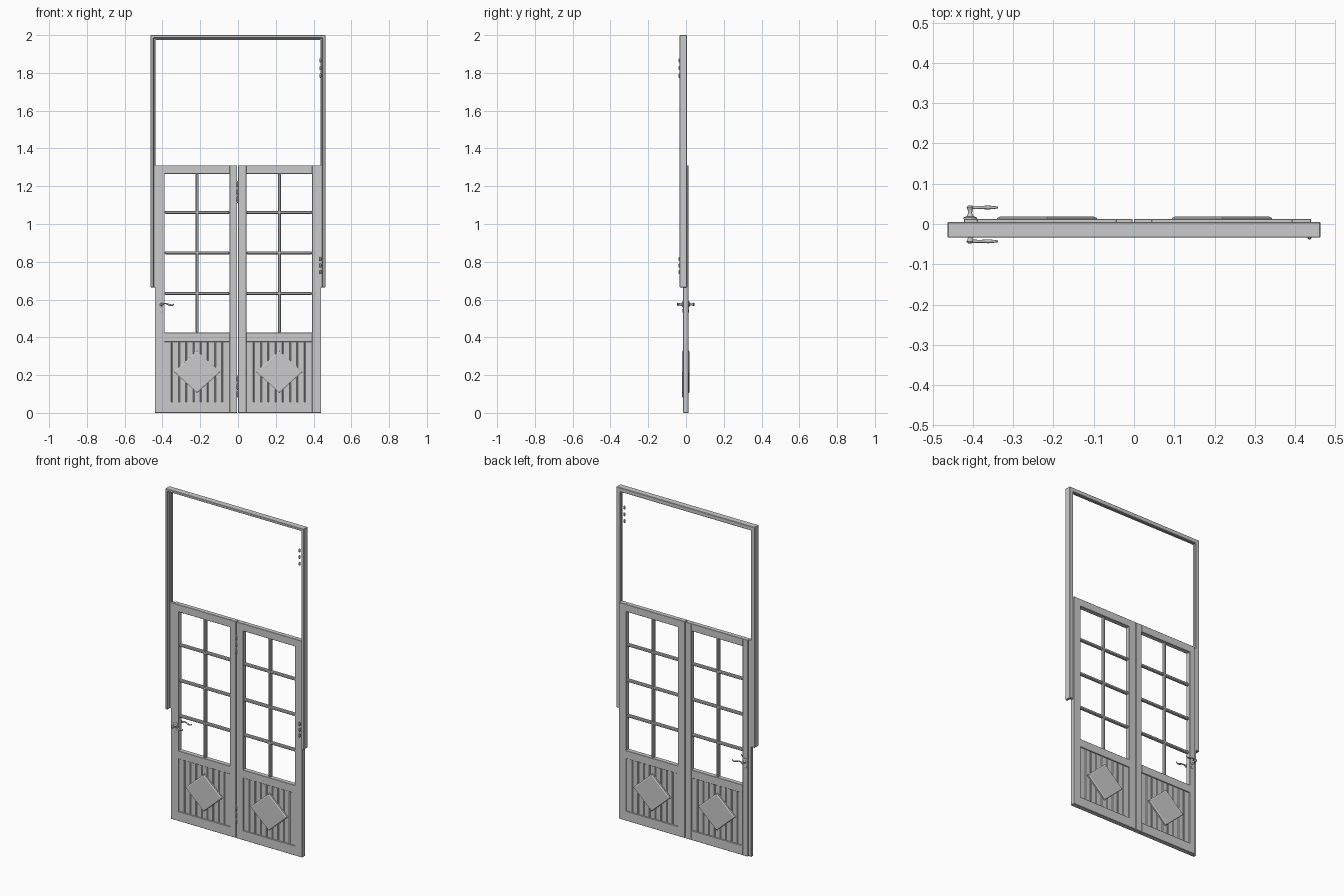
import bpy, bmesh, math
from mathutils import Vector, Matrix

if "Cube" in bpy.data.objects:
    bpy.data.objects.remove(bpy.data.objects["Cube"])

YF, YB = -0.015, 0.013          # front and back face of the door leaves
YM = (YF + YB) / 2


def finish(name, bm, bevel=0.0, smooth=False):
    bmesh.ops.recalc_face_normals(bm, faces=bm.faces)
    me = bpy.data.meshes.new(name)
    bm.to_mesh(me)
    bm.free()
    ob = bpy.data.objects.new(name, me)
    bpy.context.collection.objects.link(ob)
    if bevel:
        m = ob.modifiers.new("bevel", 'BEVEL')
        m.width, m.segments, m.limit_method = bevel, 1, 'ANGLE'
    if smooth:
        bpy.context.view_layer.objects.active = ob
        bpy.ops.object.select_all(action='DESELECT')
        ob.select_set(True)
        bpy.ops.object.shade_smooth_by_angle(angle=math.radians(40))
    return ob


def box(name, x0, x1, y0, y1, z0, z1, bevel=0.0015):
    bm = bmesh.new()
    mat = Matrix.Translation(((x0 + x1) / 2, (y0 + y1) / 2, (z0 + z1) / 2)) @ \
        Matrix.Diagonal((x1 - x0, y1 - y0, z1 - z0, 1))
    bmesh.ops.create_cube(bm, size=1, matrix=mat)
    return finish(name, bm, bevel)


def lathe(name, profile, origin, axis='Z', seg=16, sign=1):
    """Spin (radius, height) points round an axis."""
    bm = bmesh.new()
    rings = []
    for r, h in profile:
        ring = []
        for i in range(seg):
            a = 2 * math.pi * i / seg
            c, s = r * math.cos(a), r * math.sin(a)
            p = Vector((c, s, h)) if axis == 'Z' else Vector((c, sign * h, s))
            ring.append(bm.verts.new(p + Vector(origin)))
        rings.append(ring)
    for a, b in zip(rings, rings[1:]):
        for i in range(seg):
            j = (i + 1) % seg
            bm.faces.new((a[i], a[j], b[j], b[i]))
    bm.faces.new(rings[0])
    bm.faces.new(rings[-1])
    return finish(name, bm, smooth=True)


# door frame: rebated section swept along both jambs and the head
def frame():
    # (inset from outside edge, y)
    section = [(0, -0.034), (0.015, -0.034), (0.015, -0.012),
               (0.025, -0.012), (0.025, 0.005), (0, 0.005)]
    W, T, B = 0.463, 2.0, 0.665
    bm = bmesh.new()
    rows = []
    for sx, corner in ((-1, False), (-1, True), (1, True), (1, False)):
        rows.append([bm.verts.new((sx * (W - d), y, T - d if corner else B))
                     for d, y in section])
    n = len(section)
    for a, b in zip(rows, rows[1:]):
        for i in range(n):
            j = (i + 1) % n
            bm.faces.new((a[i], a[j], b[j], b[i]))
    bm.faces.new(rows[0])
    bm.faces.new(rows[-1])
    finish("door_frame", bm, 0.002)


# tongue and groove panel: zigzag outline with V grooves on both faces
def plank_panel(name, x0, x1, z0, z1, count=9):
    hw, g = 0.008, 0.004
    step = (x1 - x0) / count
    top = [(x0, hw)]
    for i in range(1, count):
        x = x0 + i * step
        top += [(x - g, hw), (x, hw - g), (x + g, hw)]
    top.append((x1, hw))
    outline = top + [(x, -h) for x, h in reversed(top)]
    bm = bmesh.new()
    face = bm.faces.new([bm.verts.new((x, YM + h, z0)) for x, h in outline])
    ext = bmesh.ops.extrude_face_region(bm, geom=[face])
    bmesh.ops.translate(bm, vec=(0, 0, z1 - z0),
                        verts=[v for v in ext['geom'] if isinstance(v, bmesh.types.BMVert)])
    finish(name, bm)


# raised diamond with sloping edges, showing on both faces
def diamond(name, cx, cz):
    bm = bmesh.new()
    rings = []
    for y, k in ((-0.020, 0.93), (-0.016, 1), (0.016, 1), (0.020, 0.93)):
        rings.append([bm.verts.new((cx + dx * k, YM + y, cz + dz * k))
                      for dx, dz in ((0.124, 0), (0, 0.113), (-0.124, 0), (0, -0.113))])
    for a, b in zip(rings, rings[1:]):
        for i in range(4):
            j = (i + 1) % 4
            bm.faces.new((a[i], a[j], b[j], b[i]))
    bm.faces.new(rings[0])
    bm.faces.new(rings[-1])
    finish(name, bm)


def leaf(side, x0, x1, ix0, ix1):
    z_top, g1, g0, p1, p0 = 1.31, 1.265, 0.425, 0.376, 0.058
    # stiles and rails
    box(side + "_outer_stile", x0, ix0, YF, YB, 0, z_top)
    box(side + "_inner_stile", ix1, x1, YF, YB, 0, z_top)
    for n, a, b in (("top", g1, z_top), ("middle", p1, g0), ("bottom", 0, p0)):
        box(f"{side}_{n}_rail", ix0 - 0.002, ix1 + 0.002, YF, YB, a, b)
    # glazing bars
    mid = (ix0 + ix1) / 2
    box(side + "_vertical_bar", mid - 0.008, mid + 0.008, YF + .004, YB - .004, g0, g1, 0.004)
    for i, z in enumerate((0.633, 0.847, 1.062)):
        box(f"{side}_cross_bar_{i}", ix0, ix1, YF + .004, YB - .004, z - .008, z + .008, 0.004)
    # lower panel
    plank_panel(side + "_plank_panel", ix0, ix1, p0, p1)
    diamond(side + "_diamond", mid, 0.217)


frame()
leaf("left", -0.422, -0.004, -0.388, -0.045)
leaf("right", 0.0, 0.44, 0.045, 0.392)
box("left_rebate_tongue", -0.44, -0.42, YF, 0.004, 0, 1.31)


# hinges: stacked knuckles with rounded ends
def hinge(name, x, y, zs, r, h):
    for i, z in enumerate(zs):
        lathe(f"{name}_{i}", [(r * .5, -h), (r, -h * .7), (r, h * .7), (r * .5, h)],
              (x, y, z), seg=10)


hinge("frame_upper_hinge", 0.436, -0.034, (1.785, 1.825, 1.865), 0.005, 0.011)
hinge("frame_lower_hinge", 0.436, -0.034, (0.745, 0.78, 0.815), 0.005, 0.011)
hinge("leaf_upper_hinge", -0.002, YF - .001, (1.13, 1.17, 1.21), 0.005, 0.018)
hinge("leaf_lower_hinge", -0.002, YF - .001, (0.10, 0.14, 0.18), 0.005, 0.018)

# lever handle on each face
for tag, face, s in (("front", YF, -1), ("back", YB, 1)):
    hx, hz = -0.407, 0.575
    lathe(tag + "_handle_neck",
          [(0.017, -.001), (0.017, .003), (0.009, .006), (0.005, .014), (0.006, .022),
           (0.009, .029), (0.005, .033)], (hx, face, hz), 'Y', 16, s)
    lathe(tag + "_key_rose", [(0.010, -.001), (0.010, .002), (0.007, .003)],
          (hx, face, 0.542), 'Y', 16, s)
    cu = bpy.data.curves.new(tag + "_handle_lever", 'CURVE')
    cu.dimensions = '3D'
    cu.bevel_depth, cu.bevel_resolution, cu.resolution_u = 0.0045, 2, 6
    cu.use_fill_caps = True
    sp = cu.splines.new('BEZIER')
    pts = [(0, 0, 1), (.025, .004, .8), (.045, -.003, 1.1), (.063, -.004, .7), (.068, .003, .5)]
    sp.bezier_points.add(len(pts) - 1)
    for bp, (dx, dz, r) in zip(sp.bezier_points, pts):
        bp.co = (hx + dx, face + s * 0.028, hz + dz)
        bp.radius = r
        bp.handle_left_type = bp.handle_right_type = 'AUTO'
    ob = bpy.data.objects.new(tag + "_handle_lever", cu)
    bpy.context.collection.objects.link(ob)
